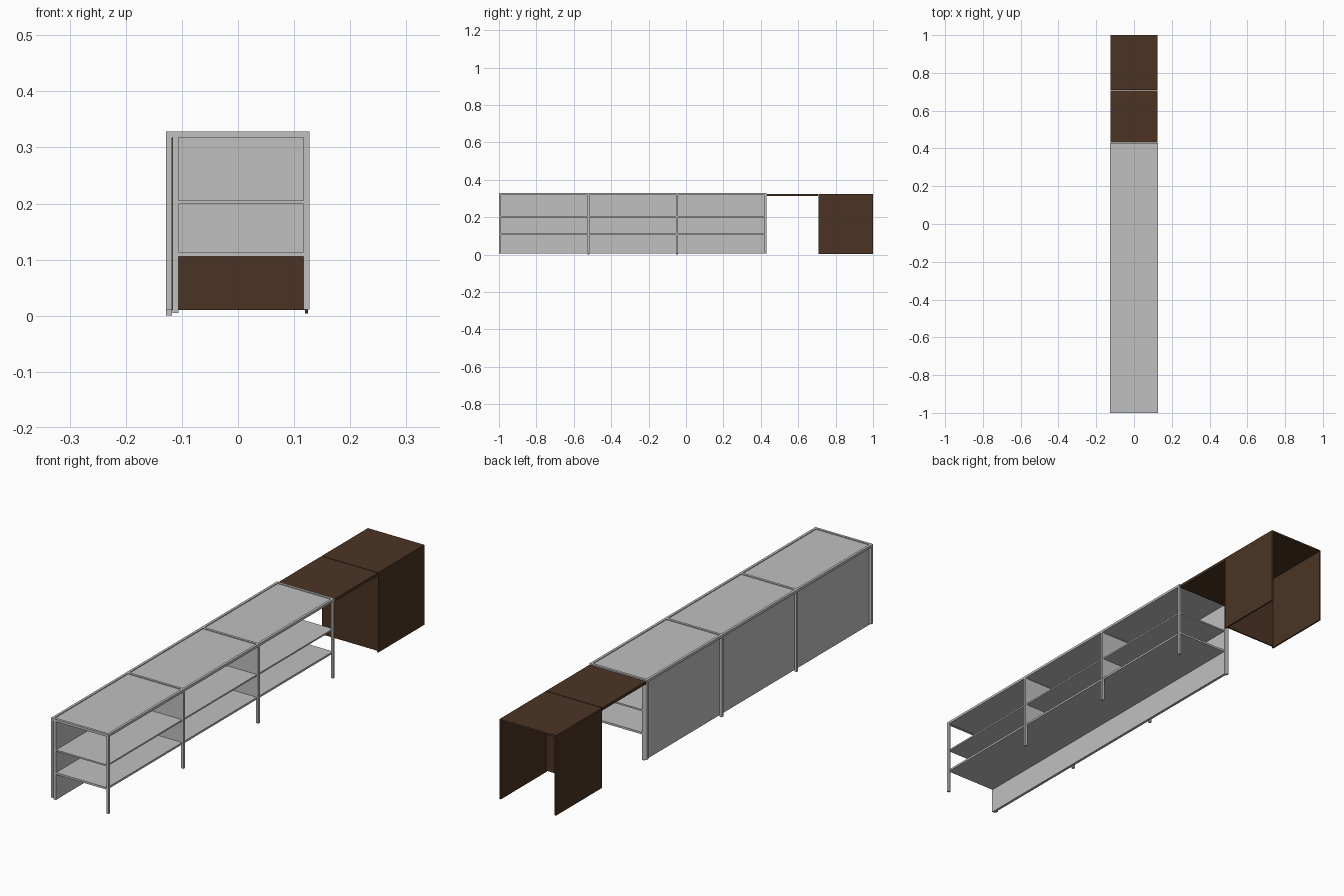
import bpy
import bmesh

if "Cube" in bpy.data.objects:
    bpy.data.objects.remove(bpy.data.objects["Cube"])


def material(name, rgb):
    m = bpy.data.materials.new(name)
    m.diffuse_color = (*rgb, 1)
    m.use_nodes = True
    m.node_tree.nodes["Principled BSDF"].inputs["Base Color"].default_value = m.diffuse_color
    return m


GREY = material("light_grey", (0.53, 0.53, 0.53))
BROWN = material("dark_brown", (0.07, 0.034, 0.017))


def box(name, xr, yr, zr, mat):
    """Axis-aligned box given by its ranges."""
    bm = bmesh.new()
    bmesh.ops.create_cube(bm, size=1)
    for v in bm.verts:
        for i, (lo, hi) in enumerate((xr, yr, zr)):
            v.co[i] = hi if v.co[i] > 0 else lo
    me = bpy.data.meshes.new(name)
    bm.to_mesh(me)
    bm.free()
    me.materials.append(mat)
    ob = bpy.data.objects.new(name, me)
    bpy.context.collection.objects.link(ob)
    return ob


Y0, Y1 = -1.0, 0.43          # shelf unit ends
T = 0.01                     # frame bar thickness
BACK, FRONT = -0.128, 0.127
TOP = 0.328
step = (Y1 - Y0 - T) / 3

# Frame: posts and cross rails at each bay line
for i in range(4):
    y = Y0 + i * step
    yr = (y, y + T)
    end = i in (0, 3)
    box("front_post", (FRONT - T, FRONT), yr, (0.011, TOP - T), GREY)
    box("back_post", (BACK, BACK + T), yr, (0.01 if end else 0.0, TOP - T), GREY)
    box("cross_rail", (BACK + T, FRONT - T), yr, (TOP - T, TOP), GREY)
    if not end:
        box("partition", (-0.107, FRONT - T), (y + 0.002, y + 0.008), (0.113, 0.32), GREY)

# Long top rails
for name, x in (("back_top_rail", BACK), ("front_top_rail", FRONT - T)):
    box(name, (x, x + T), (Y0, Y1), (TOP - T, TOP), GREY)

# Back panel, shelves and worktop panel
box("back_panel", (-0.117, -0.106), (Y0, Y1), (0.005, 0.319), GREY)
for z0, z1 in ((0.106, 0.114), (0.199, 0.205)):
    box("shelf", (-0.107, 0.12), (Y0 + 0.001, Y1 - 0.001), (z0, z1), GREY)
box("worktop", (BACK + T, FRONT - T), (Y0 + T, Y1 - T), (0.319, 0.325), GREY)

# Brown hinged flap bridging to the counter
box("flap", (-0.125, 0.125), (Y1 + 0.002, 0.706), (0.313, 0.324), BROWN)

# Brown counter: open at the bottom and far end
box("counter_top", (-0.125, 0.125), (0.709, 1.0), (0.317, 0.324), BROWN)
box("counter_end_panel", (-0.119, 0.119), (0.709, 0.715), (0.01, 0.317), BROWN)
for name, x in (("counter_back_side", -0.125), ("counter_front_side", 0.119)):
    box(name, (x, x + 0.006), (0.709, 1.0), (0.004, 0.317), BROWN)
